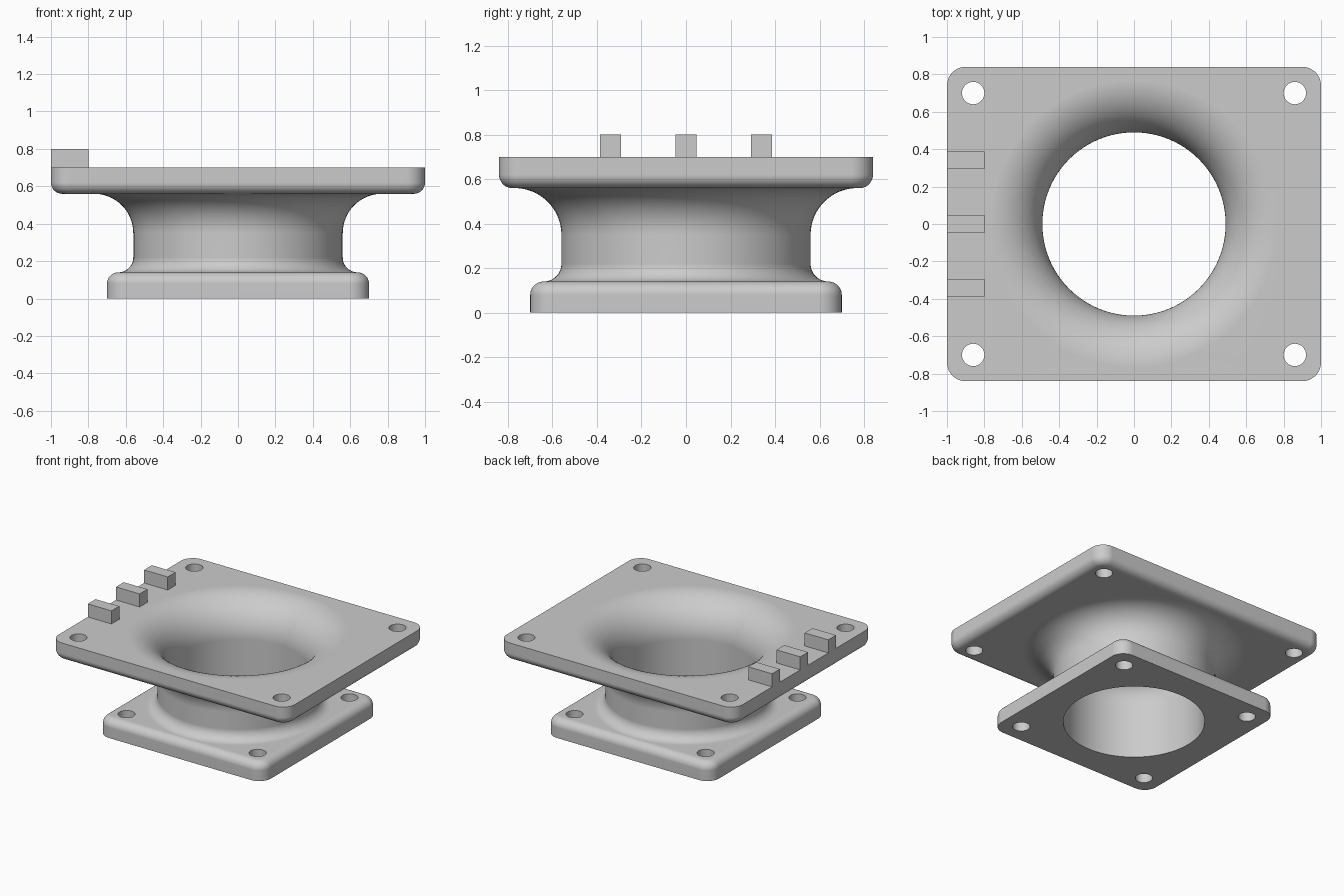
import bpy
import bmesh
from math import sin, cos, pi, radians

if "Cube" in bpy.data.objects:
    bpy.data.objects.remove(bpy.data.objects["Cube"], do_unlink=True)

grey = bpy.data.materials.new("light grey")
grey.use_nodes = True
grey.diffuse_color = (0.6, 0.6, 0.6, 1)
grey.node_tree.nodes["Principled BSDF"].inputs["Base Color"].default_value = (0.6, 0.6, 0.6, 1)

SEGMENTS = 96     # around the neck and bore
STEPS = 12        # along each fillet
CORNER = 0.1      # plate corner radius
EDGE = 0.06       # plate edge rounding


def finish(name, bm):
    """Turn a bmesh into a shaded object."""
    bmesh.ops.recalc_face_normals(bm, faces=bm.faces)
    mesh = bpy.data.meshes.new(name)
    bm.to_mesh(mesh)
    bm.free()
    mesh.materials.append(grey)
    ob = bpy.data.objects.new(name, mesh)
    bpy.context.collection.objects.link(ob)
    bpy.ops.object.select_all(action='DESELECT')
    ob.select_set(True)
    bpy.context.view_layer.objects.active = ob
    bpy.ops.object.shade_smooth_by_angle(angle=radians(30))
    return ob


def add_loop(bm, points, z):
    """Closed ring of vertices and edges at height z."""
    verts = [bm.verts.new((x, y, z)) for x, y in points]
    for a, b in zip(verts, verts[1:] + verts[:1]):
        bm.edges.new((a, b))
    return verts


def circle(radius, cx=0, cy=0, count=SEGMENTS):
    return [(cx + radius * cos(2 * pi * i / count), cy + radius * sin(2 * pi * i / count))
            for i in range(count)]


def rounded_rect(hx, hy, r):
    points = []
    for quarter, (sx, sy) in enumerate([(1, 1), (-1, 1), (-1, -1), (1, -1)]):
        for i in range(STEPS + 1):
            a = (quarter + i / STEPS) * pi / 2
            points.append((sx * (hx - r) + r * cos(a), sy * (hy - r) + r * sin(a)))
    return points


def skin(bm, rings):
    """Quads between successive rings."""
    for a, b in zip(rings, rings[1:]):
        for i in range(len(a)):
            j = (i + 1) % len(a)
            bm.faces.new((a[i], a[j], b[j], b[i]))


def cap(bm, loops):
    """Fill a flat face bounded by an outline and its holes."""
    edges = [bm.edges.get((a, b)) for ring in loops for a, b in zip(ring, ring[1:] + ring[:1])]
    bmesh.ops.triangle_fill(bm, edges=edges, use_beauty=True)


def add_plate(bm, hx, hy, z_sharp, z_round, sharp_ring, round_ring, hole_x, hole_y):
    """Rounded plate with four bolt holes, and one outer rim softened."""
    up = 1 if z_round > z_sharp else -1
    walls = [add_loop(bm, rounded_rect(hx, hy, CORNER), z_sharp)]
    for i in range(STEPS + 1):
        a = i / STEPS * pi / 2
        inset = EDGE * (1 - cos(a))
        walls.append(add_loop(bm, rounded_rect(hx - inset, hy - inset, CORNER - inset),
                              z_round - up * EDGE * (1 - sin(a))))
    skin(bm, walls)
    near, far = [walls[0], sharp_ring], [walls[-1], round_ring]
    for sx in (-1, 1):
        for sy in (-1, 1):
            ring = circle(0.06, sx * hole_x, sy * hole_y, 32)
            pair = [add_loop(bm, ring, z) for z in (z_sharp, z_round)]
            skin(bm, pair)
            near.append(pair[0])
            far.append(pair[1])
    cap(bm, near)
    cap(bm, far)


def fillet(cr, cz, r, start, end):
    """Arc of (radius, height) pairs; angles in quarter turns."""
    angles = [(start + (end - start) * i / (2 * STEPS)) * pi / 2 for i in range(2 * STEPS + 1)]
    return [(cr + r * cos(a), cz + r * sin(a)) for a in angles]


# Flanged neck: outer wall and flared bore share their end rings with the plates
bm = bmesh.new()
outer_profile = fillet(0.64, 0.22, 0.08, 3, 2) + fillet(0.77, 0.35, 0.21, 2, 1)
bore_profile = [(0.49, 0)] + fillet(0.77, 0.42, 0.28, 2, 1)
outer = [add_loop(bm, circle(r), z) for r, z in outer_profile]
bore = [add_loop(bm, circle(r), z) for r, z in bore_profile]
skin(bm, outer)
skin(bm, bore)

# Small lower flange and large upper flange
add_plate(bm, 0.7, 0.7, 0, 0.14, bore[0], outer[0], 0.555, 0.555)
add_plate(bm, 1.0, 0.84, 0.7, 0.56, bore[-1], outer[-1], 0.86, 0.7)
body = finish("flanged_neck", bm)
weighted = body.modifiers.new("flat plate shading", 'WEIGHTED_NORMAL')
weighted.keep_sharp = True

# Three locating tabs along the edge of the upper flange
for i, y in enumerate((-0.34, 0, 0.34)):
    bm = bmesh.new()
    bmesh.ops.create_cube(bm, size=1)
    bmesh.ops.scale(bm, vec=(0.2, 0.094, 0.1), verts=bm.verts)
    bmesh.ops.translate(bm, vec=(-0.9, y, 0.75), verts=bm.verts)
    finish(f"locating_tab_{i + 1}", bm)
